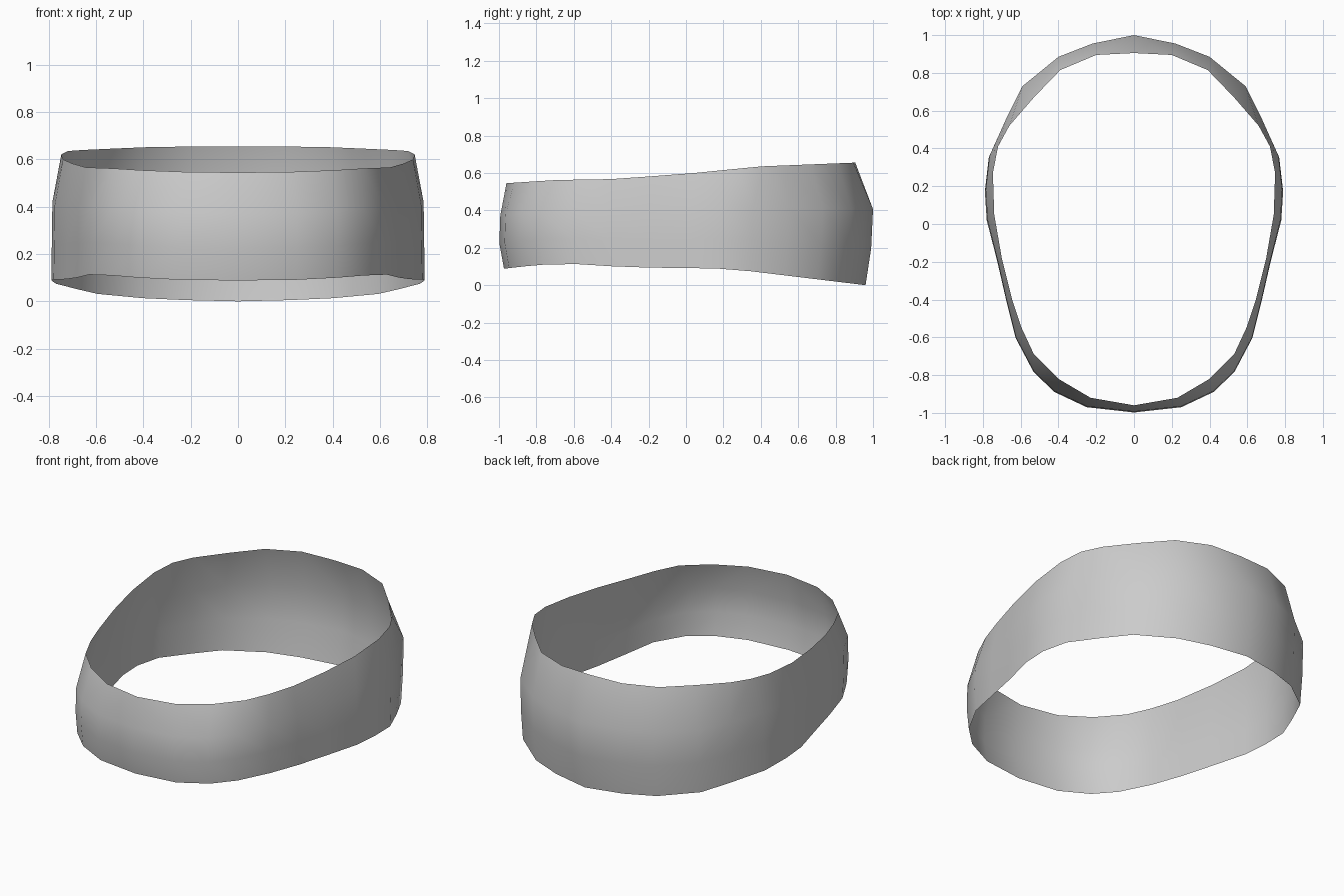
import bpy
import bmesh

if "Cube" in bpy.data.objects:
    bpy.data.objects.remove(bpy.data.objects["Cube"], do_unlink=True)

# Half outlines of the band, from the middle of the back to the middle of the front
MIDDLE = [(0, 1), (.22, .955), (.4, .885), (.59, .73), (.68, .55), (.765, .36),
          (.785, .18), (.775, .02), (.72, -.2), (.675, -.4), (.625, -.6),
          (.53, -.78), (.42, -.885), (.25, -.965), (0, -.993)]
TOP = [(0, .905), (.2, .895), (.39, .815), (.53, .67), (.66, .52), (.72, .41),
       (.747, .27), (.74, .05), (.7, -.18), (.645, -.4), (.595, -.55),
       (.53, -.69), (.4, -.82), (.23, -.92), (0, -.96)]

# Edge heights along the depth
LOWER_EDGE = [(-1, .085), (-.8, .108), (-.62, .115), (-.3, .095), (.15, .09), (.3, .08), (.96, 0)]
UPPER_EDGE = [(-.96, .545), (-.7, .562), (-.4, .567), (0, .595), (.4, .635), (.9, .655)]


def height(edge, y):
    """Piecewise linear height of an edge at depth y."""
    y = min(max(y, edge[0][0]), edge[-1][0])
    for (y0, z0), (y1, z1) in zip(edge, edge[1:]):
        if y <= y1:
            return z0 + (z1 - z0) * (y - y0) / (y1 - y0)


def column(mid, top):
    """Four points up the band: lower edge, two inner rows, upper edge."""
    x, y = mid
    low = (x * 1.006, y * (.96 if y > 0 else .98))
    z0, z1 = height(LOWER_EDGE, low[1]), height(UPPER_EDGE, top[1])
    inner = (x * 1.003, y * (.99 if y > 0 else 1.005))
    rows = [(low, 0), (inner, .3), (mid, .62), (top, 1)]
    return [(px, py, z0 + (z1 - z0) * t) for (px, py), t in rows]


# Band surface, one open sheet
bm = bmesh.new()
columns = [[bm.verts.new(p) for p in column(m, t)] for m, t in zip(MIDDLE, TOP)]
for a, b in zip(columns, columns[1:]):
    for i in range(len(a) - 1):
        bm.faces.new((a[i], a[i + 1], b[i + 1], b[i]))
# Normals face away from the middle
bm.normal_update()
for f in bm.faces:
    c = f.calc_center_median()
    if f.normal.x * c.x + f.normal.y * c.y < 0:
        f.normal_flip()
mesh = bpy.data.meshes.new("headband")
bm.to_mesh(mesh)
bm.free()
band = bpy.data.objects.new("headband", mesh)
bpy.context.collection.objects.link(band)

# Mirror to the other half
mirror = band.modifiers.new("Mirror", "MIRROR")
mirror.use_clip = True
mirror.merge_threshold = .002

for poly in mesh.polygons:
    poly.use_smooth = True

# Plain grey
grey = bpy.data.materials.new("grey")
grey.use_nodes = True
colour = (.6, .6, .6, 1)
grey.diffuse_color = colour
grey.node_tree.nodes["Principled BSDF"].inputs["Base Color"].default_value = colour
mesh.materials.append(grey)
